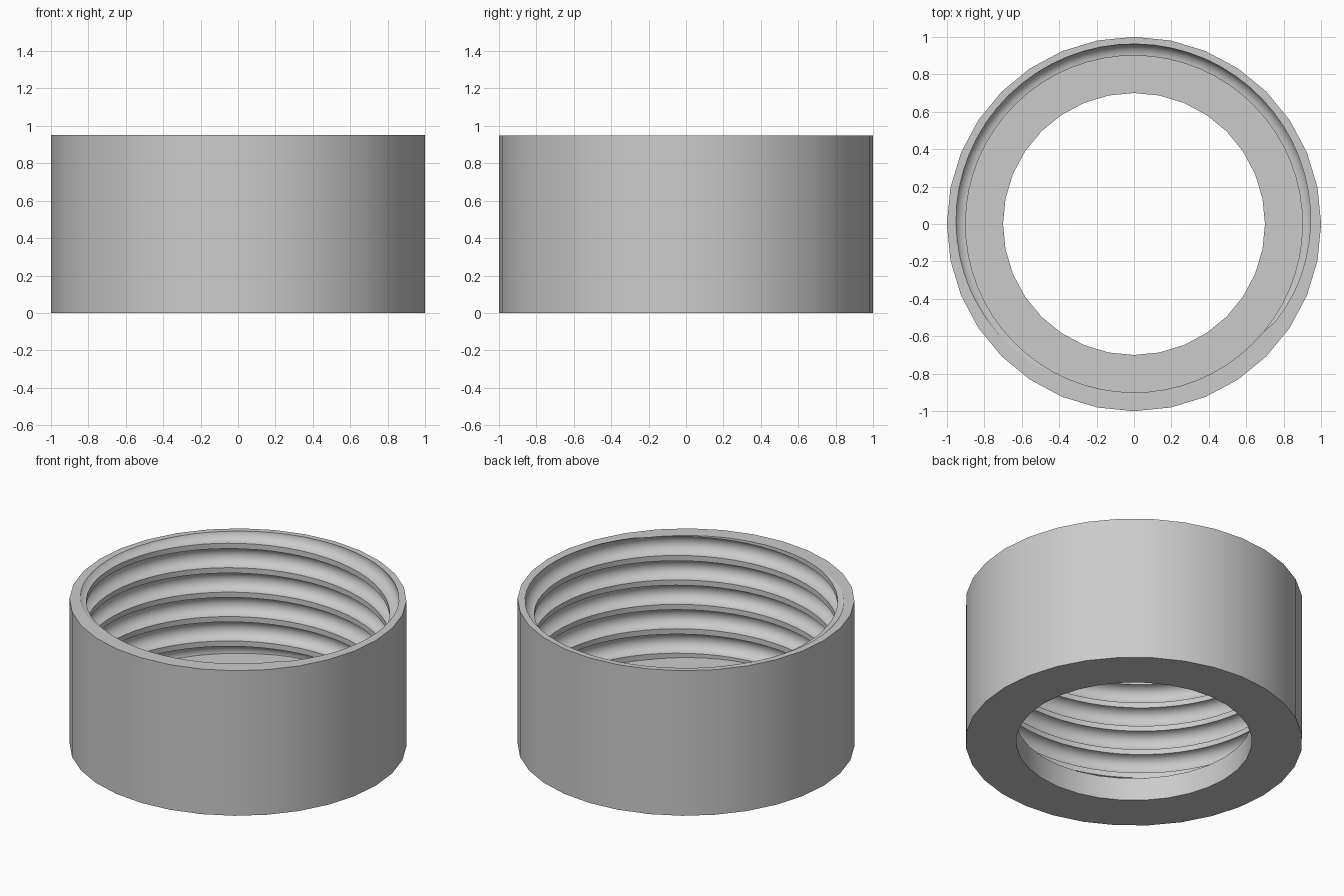
import bpy, bmesh
from math import sin, cos, pi, radians

cube = bpy.data.objects.get("Cube")
if cube:
    bpy.data.objects.remove(cube, do_unlink=True)

HEIGHT, FLOOR = 0.95, 0.15          # overall height, top of the base flange
OUTER, HOLE, BORE = 1.0, 0.7, 0.9   # radii
PITCH, GROOVE = 0.16, 0.0625        # thread pitch, groove radius
START = radians(-40)                # where the thread leaves the rim
SIDES, STEPS, ARC = 32, 64, 12

bm = bmesh.new()


def ring(radius, z):
    return [bm.verts.new((radius * cos(2 * pi * i / SIDES),
                          radius * sin(2 * pi * i / SIDES), z)) for i in range(SIDES)]


def bridge(a, b):
    for i in range(len(a)):
        j = (i + 1) % len(a)
        bm.faces.new((a[i], a[j], b[j], b[i]))


# Internal thread: a round groove and a flat land swept along a helix
profile = [(BORE + GROOVE * sin(pi * k / ARC), GROOVE * (cos(pi * k / ARC) - 1))
           for k in range(ARC + 1)]
profile.append((BORE, -PITCH))
columns = []
for s in range(-6 * STEPS, STEPS + STEPS // 2):
    turn = s / STEPS
    angle = START + 2 * pi * (s % STEPS) / STEPS
    columns.append([bm.verts.new((r * cos(angle), r * sin(angle), HEIGHT + PITCH * turn + dz))
                    for r, dz in profile])
for a, b in zip(columns, columns[1:]):
    for k in range(len(profile) - 1):
        bm.faces.new((a[k], b[k], b[k + 1], a[k + 1]))
bmesh.ops.remove_doubles(bm, verts=bm.verts[:], dist=1e-5)

# Trim the thread to the rim and the flange
for z, up in ((HEIGHT, 1), (FLOOR, -1)):
    bmesh.ops.bisect_plane(bm, geom=bm.verts[:] + bm.edges[:] + bm.faces[:], dist=1e-6,
                           plane_co=(0, 0, z), plane_no=(0, 0, up), clear_outer=True)

# Outer wall, underside and hole through the base
outer_top, outer_bottom = ring(OUTER, HEIGHT), ring(OUTER, 0)
hole_bottom, hole_top = ring(HOLE, 0), ring(HOLE, FLOOR)
bridge(outer_top, outer_bottom)
bridge(outer_bottom, hole_bottom)
bridge(hole_bottom, hole_top)

# Rim and flange close the gaps to the thread
for z in (HEIGHT, FLOOR):
    gap = [e for e in bm.edges if len(e.link_faces) == 1
           and all(abs(v.co.z - z) < 1e-4 for v in e.verts)]
    bmesh.ops.triangle_fill(bm, use_beauty=True, use_dissolve=False, edges=gap, normal=(0, 0, 1))
bmesh.ops.recalc_face_normals(bm, faces=bm.faces[:])

mesh = bpy.data.meshes.new("threaded_cap")
bm.to_mesh(mesh)
bm.free()
cap = bpy.data.objects.new("threaded_cap", mesh)
bpy.context.scene.collection.objects.link(cap)

# Plain grey material
grey = bpy.data.materials.new("light_grey")
grey.use_nodes = True
colour = (0.6, 0.6, 0.6, 1)
grey.diffuse_color = colour
grey.node_tree.nodes["Principled BSDF"].inputs["Base Color"].default_value = colour
mesh.materials.append(grey)

# Smooth walls, flat rim, flange and underside
bpy.ops.object.select_all(action='DESELECT')
cap.select_set(True)
bpy.context.view_layer.objects.active = cap
bpy.ops.object.shade_smooth_by_angle(angle=radians(30))
for face in mesh.polygons:
    if abs(face.normal.z) > 0.999:
        face.use_smooth = False
